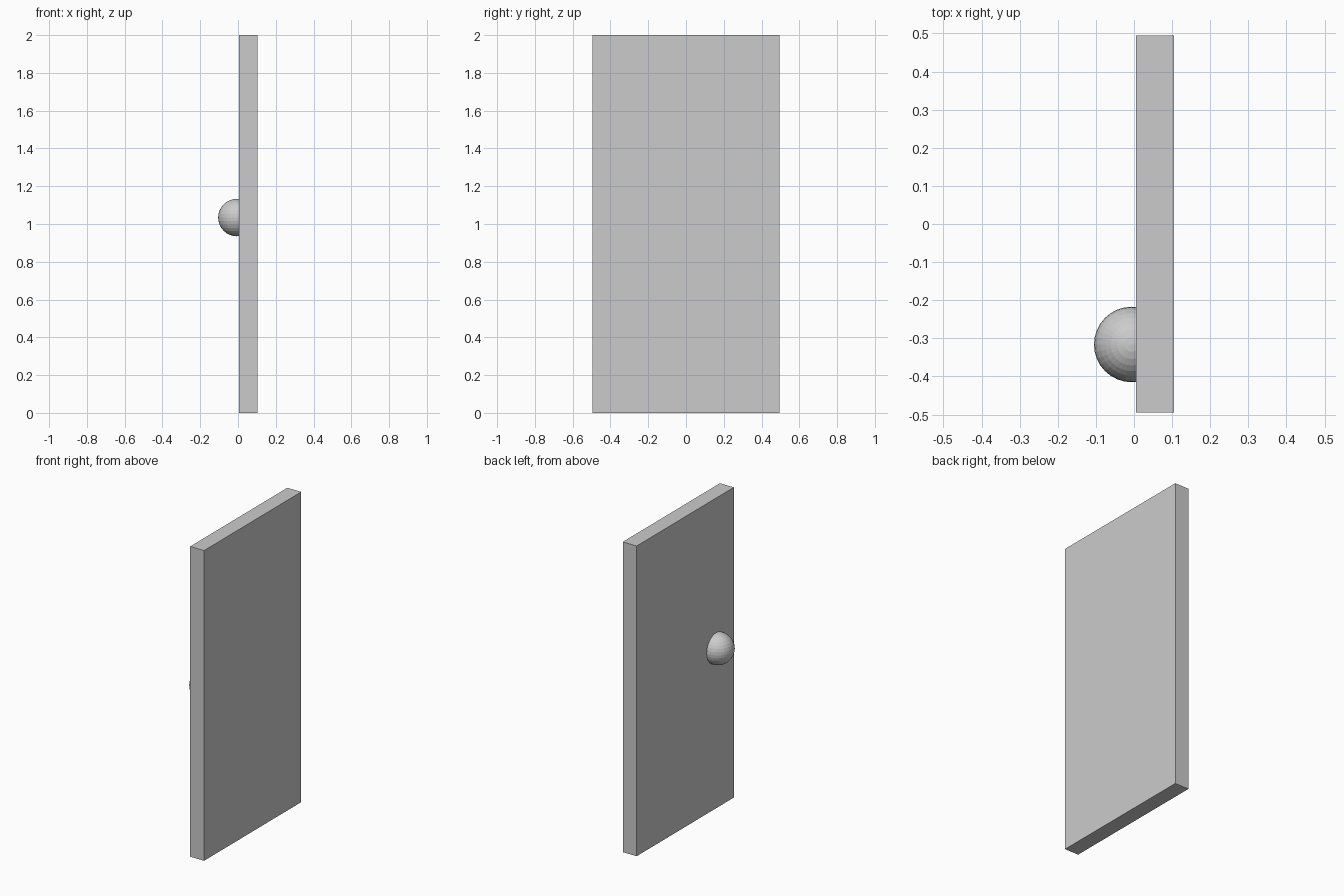
import bpy

if "Cube" in bpy.data.objects:
    bpy.data.objects.remove(bpy.data.objects["Cube"])

# Door slab: thin upright panel standing on the ground
bpy.ops.mesh.primitive_cube_add(size=1, location=(0.055, 0, 1.0))
door = bpy.context.object
door.name = "door_panel"
door.scale = (0.099, 0.99, 2.0)
bpy.ops.object.transform_apply(location=False, rotation=False, scale=True)

# Round knob: faceted ball half sunk into the left face
bpy.ops.mesh.primitive_uv_sphere_add(segments=32, ring_count=16, radius=0.099,
                                     location=(-0.006, -0.316, 1.034))
bpy.context.object.name = "door_knob"
